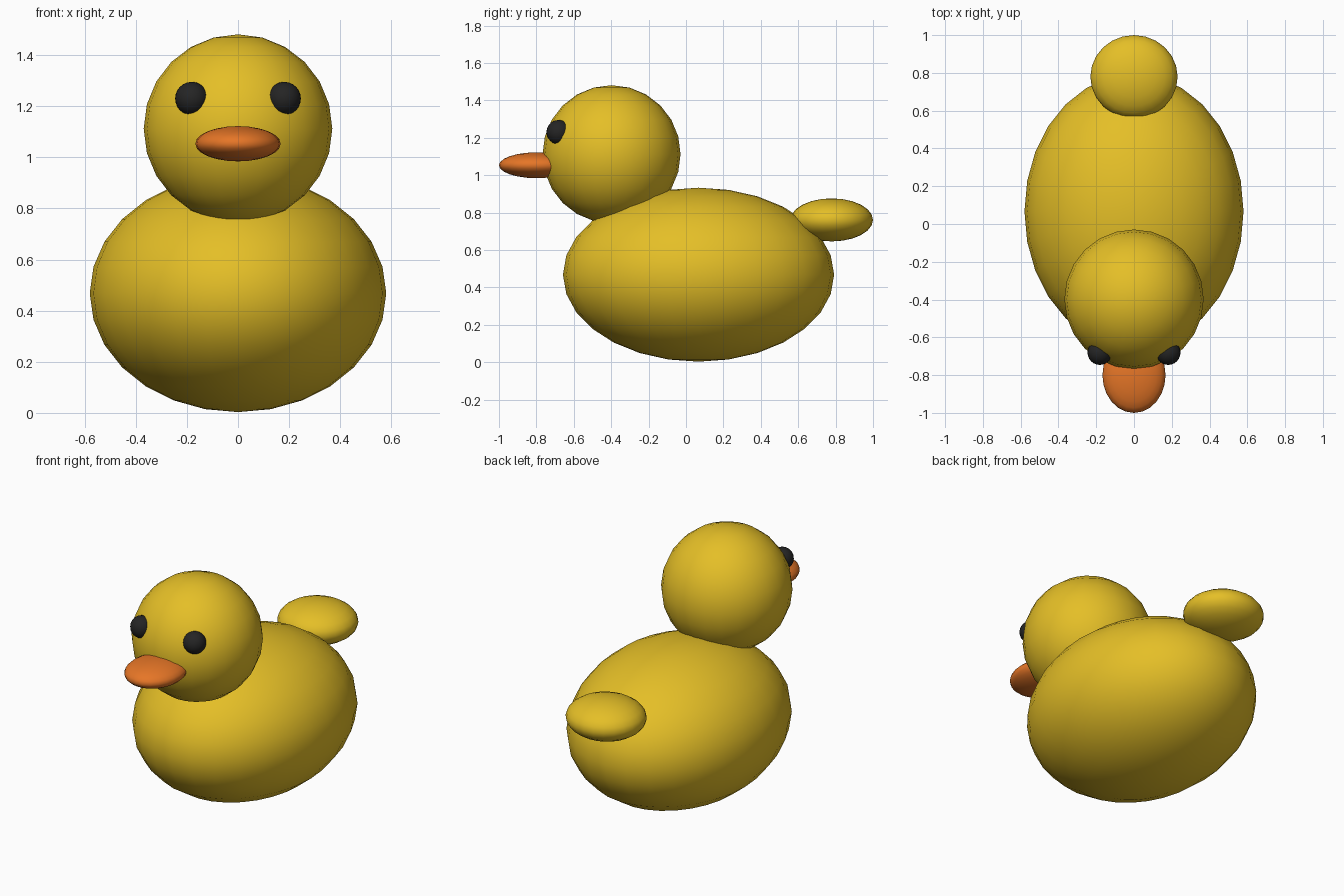
import bpy

cube = bpy.data.objects.get("Cube")
if cube:
    bpy.data.objects.remove(cube, do_unlink=True)


def make_material(name, color):
    mat = bpy.data.materials.new(name)
    mat.use_nodes = True
    mat.diffuse_color = (*color, 1)
    mat.node_tree.nodes["Principled BSDF"].inputs["Base Color"].default_value = (*color, 1)
    return mat


yellow = make_material("yellow", (0.78, 0.52, 0.02))
orange = make_material("orange", (0.79, 0.18, 0.02))
black = make_material("black", (0.018, 0.018, 0.018))


def ellipsoid(name, center, radii, mat, segments=24):
    """Smooth ellipsoid with its poles along z."""
    bpy.ops.mesh.primitive_uv_sphere_add(
        segments=segments, ring_count=segments // 2, radius=1, location=center)
    obj = bpy.context.object
    obj.name = name
    obj.scale = radii
    bpy.ops.object.transform_apply(location=False, rotation=False, scale=True)
    bpy.ops.object.shade_smooth()
    obj.data.materials.append(mat)
    return obj


# Body, head and tail
ellipsoid("body", (0, 0.067, 0.468), (0.58, 0.725, 0.465), yellow, 28)
ellipsoid("head", (0, -0.398, 1.112), (0.369, 0.369, 0.369), yellow)
ellipsoid("tail", (0, 0.779, 0.761), (0.231, 0.221, 0.115), yellow)

# Beak
ellipsoid("beak", (0, -0.8, 1.053), (0.167, 0.2, 0.069), orange)

# Eyes, half sunk into the head
for side, sign in (("left", 1), ("right", -1)):
    ellipsoid(side + "_eye", (sign * 0.181, -0.681, 1.23), (0.065, 0.065, 0.065), black)
